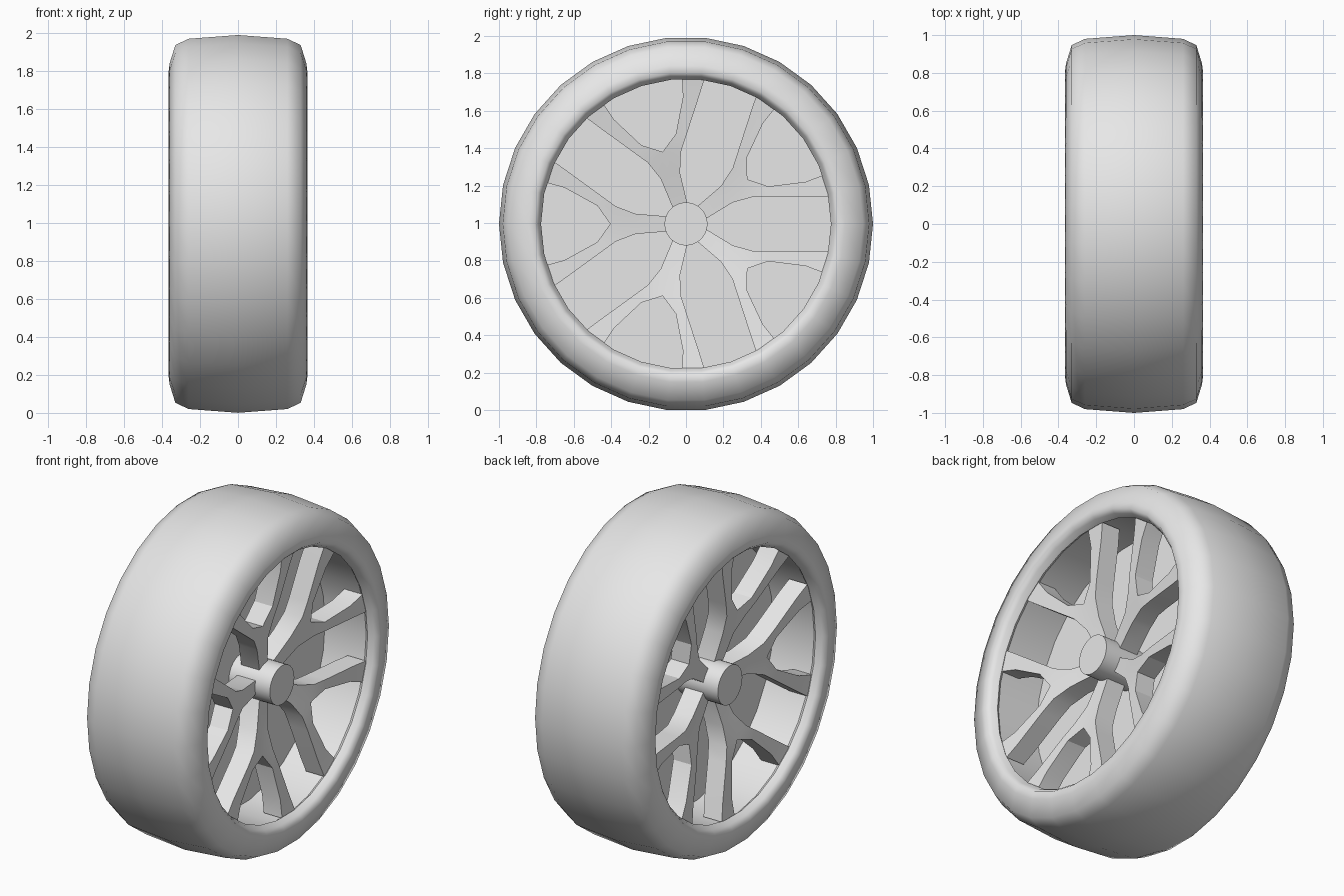
import bpy, bmesh, math
from mathutils import Matrix, Vector

if "Cube" in bpy.data.objects:
    bpy.data.objects.remove(bpy.data.objects["Cube"])

CENTER_Z = 0.995
SEGMENTS = 30

grey = bpy.data.materials.new("light_grey")
grey.diffuse_color = (0.8, 0.8, 0.8, 1)
grey.use_nodes = True
grey.node_tree.nodes["Principled BSDF"].inputs["Base Color"].default_value = grey.diffuse_color


def finish(name, bm, angle):
    bmesh.ops.recalc_face_normals(bm, faces=bm.faces)
    mesh = bpy.data.meshes.new(name)
    bm.to_mesh(mesh)
    bm.free()
    obj = bpy.data.objects.new(name, mesh)
    obj.location.z = CENTER_Z
    mesh.materials.append(grey)
    bpy.context.collection.objects.link(obj)
    bpy.ops.object.select_all(action='DESELECT')
    obj.select_set(True)
    bpy.context.view_layer.objects.active = obj
    bpy.ops.object.shade_smooth_by_angle(angle=math.radians(angle))
    return obj


def lathe(name, profile, angle, segments=SEGMENTS):
    """Spin (x, radius) points around the wheel axis."""
    bm = bmesh.new()
    verts = [bm.verts.new((x, r, 0)) for x, r in profile]
    edges = [bm.edges.new(pair) for pair in zip(verts, verts[1:])]
    bmesh.ops.spin(bm, geom=verts + edges, cent=(0, 0, 0), axis=(1, 0, 0),
                   angle=math.tau, steps=segments, use_duplicate=False)
    bmesh.ops.remove_doubles(bm, verts=bm.verts, dist=1e-4)
    return finish(name, bm, angle)


# Tyre: rounded shoulders, sidewalls and inner lips
half = [(0.26, 0.98), (0.33, 0.947), (0.36, 0.85), (0.365, 0.81),
        (0.342, 0.79), (0.31, 0.775)]
lathe("tyre", [(-x, r) for x, r in reversed(half)] + [(0, 1.0)] + half, 60)

# Wheel barrel with the centre disc closing it
lathe("barrel", [(-0.31, 0.775), (-0.29, 0.79), (0.29, 0.79), (0.31, 0.775)], 30)
lathe("centre_disc", [(-0.02, 0), (-0.02, 0.795), (0.02, 0.795), (0.02, 0)], 30)

# Hub with a flat cap on both sides
lathe("hub", [(-0.29, 0), (-0.29, 0.115), (0.29, 0.115), (0.29, 0)], 30)

# Half of one forked spoke: (outer edge, inner edge, front depth)
RUNGS = [((0.100, 0.040), (0.100, 0), 0.19),
         ((0.270, 0.054), (0.270, 0), 0.22),
         ((0.376, 0.094), (0.405, 0), 0.25),
         ((0.450, 0.148), (0.474, 0.097), 0.265),
         ((0.630, 0.279), (0.650, 0.194), 0.29),
         ((0.706, 0.333), (0.749, 0.221), 0.305)]
THICKNESS = 0.12

bm = bmesh.new()
for k in range(5):
    turn = Matrix.Rotation(math.radians(36 + 72 * k), 4, 'X')
    for side in (1, -1):
        rows = [[bm.verts.new(turn @ Vector((x, u, side * v))) for u, v in (o, i)]
                for o, i, x in RUNGS]
        for a, b in zip(rows, rows[1:]):
            bm.faces.new((a[0], a[1], b[1], b[0]))
bmesh.ops.remove_doubles(bm, verts=bm.verts, dist=1e-4)
bmesh.ops.recalc_face_normals(bm, faces=bm.faces)
front = list(bm.faces)
back = bmesh.ops.extrude_face_region(bm, geom=front, use_keep_orig=True)
bmesh.ops.translate(bm, vec=(-THICKNESS, 0, 0),
                    verts=[g for g in back["geom"] if isinstance(g, bmesh.types.BMVert)])
spokes = finish("spokes", bm, 25)

# Same spokes on the opposite side of the wheel
spokes.modifiers.new("opposite_side", 'MIRROR').use_axis = (True, False, False)
